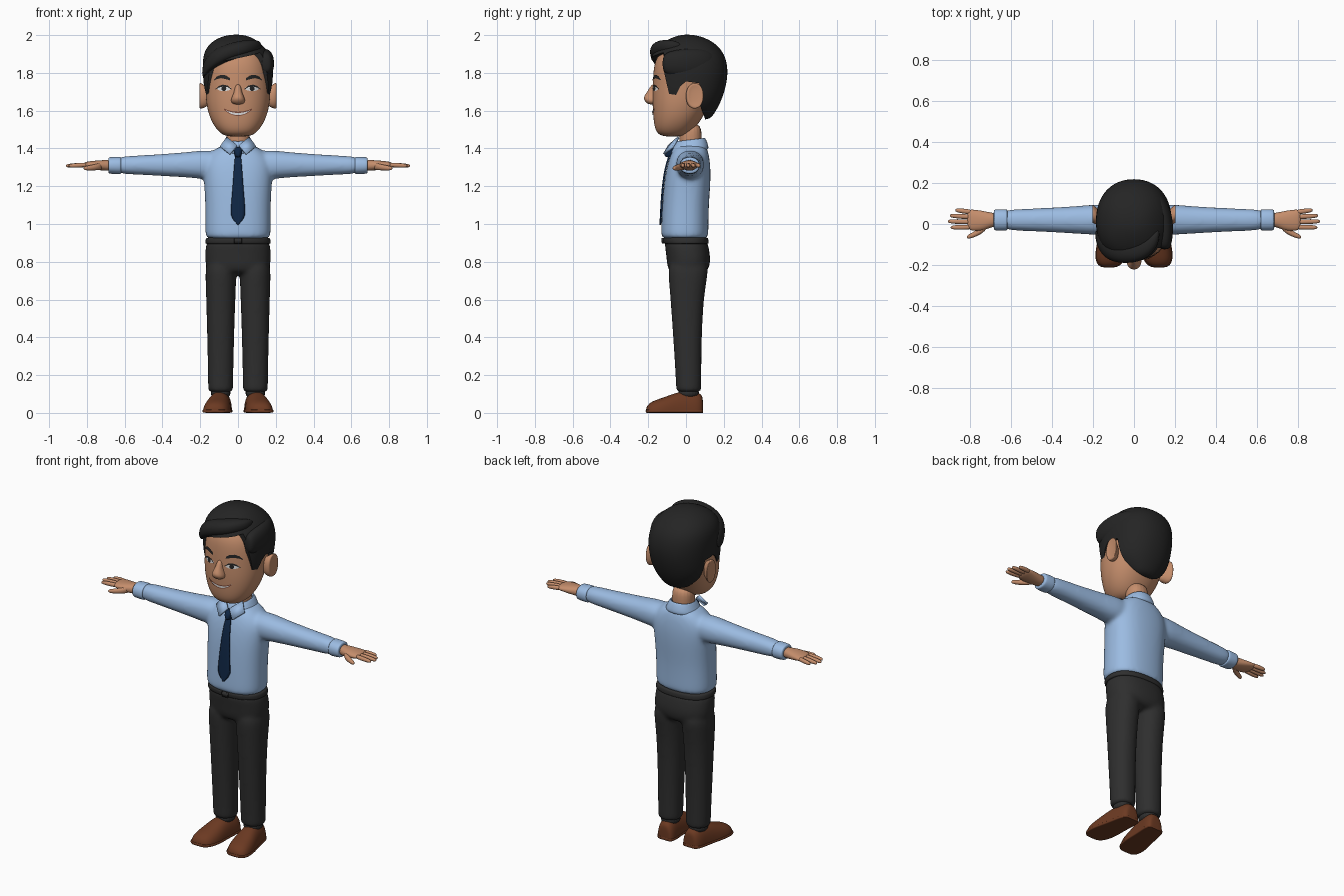
import bpy, bmesh, math
from mathutils import Vector
from mathutils.bvhtree import BVHTree

if "Cube" in bpy.data.objects:
    bpy.data.objects.remove(bpy.data.objects["Cube"])


def material(name, *rgb):
    m = bpy.data.materials.new(name)
    m.use_nodes = True
    m.diffuse_color = (*rgb, 1)
    m.node_tree.nodes["Principled BSDF"].inputs["Base Color"].default_value = (*rgb, 1)
    return m


SKIN = material("skin", .56, .27, .15)
HAIR = material("black hair", .018, .018, .018)
SHIRT = material("light blue cloth", .33, .5, .76)
TIE = material("navy silk", .005, .02, .06)
CLOTH = material("charcoal cloth", .028, .028, .028)
LEATHER = material("brown leather", .15, .042, .016)
WHITE = material("white", .75, .75, .75)
LIP = material("lip", .22, .075, .045)


def make(name, bm, mat, mirror=False):
    bmesh.ops.recalc_face_normals(bm, faces=bm.faces)
    for f in bm.faces:
        f.smooth = True
    me = bpy.data.meshes.new(name)
    bm.to_mesh(me)
    bm.free()
    me.materials.append(mat)
    ob = bpy.data.objects.new(name, me)
    bpy.context.collection.objects.link(ob)
    if mirror:
        ob.modifiers.new("Mirror", "MIRROR").use_mirror_merge = False
    return ob


def loft(name, axis, sections, mat, mirror=False, power=2.2, floor=None, sub=2, n=20):
    """Skin superellipse rings (t, centre u, centre v, radius u, radius v) along an axis."""
    bm, rings = bmesh.new(), []
    for t, cu, cv, ru, rv in sections:
        ring = []
        for i in range(n):
            a = math.tau * i / n
            c, s = math.cos(a), math.sin(a)
            u = cu + ru * math.copysign(abs(c) ** (2 / power), c)
            v = cv + rv * math.copysign(abs(s) ** (2 / power), s)
            if floor is not None:
                v = max(v, floor)
            ring.append(bm.verts.new({"x": (t, u, v), "y": (u, t, v), "z": (u, v, t)}[axis]))
        rings.append(ring)
    for a, b in zip(rings, rings[1:]):
        for i in range(n):
            j = (i + 1) % n
            bm.faces.new((a[i], a[j], b[j], b[i]))
    bm.faces.new(rings[0])
    bm.faces.new(rings[-1])
    ob = make(name, bm, mat, mirror)
    if sub:
        ob.modifiers.new("Subdivision", "SUBSURF").levels = sub
        ob.modifiers["Subdivision"].render_levels = sub
    return ob


def column(name, rows, mat, **kw):
    """Upright loft from rows of (z, centre x, half width, front y, back y)."""
    return loft(name, "z", [(z, cx, (f + b) / 2, rx, (b - f) / 2) for z, cx, rx, f, b in rows], mat, **kw)


def select(obs):
    bpy.ops.object.select_all(action="DESELECT")
    for o in obs:
        o.select_set(True)
    bpy.context.view_layer.objects.active = obs[0]


def fuse(obs):
    """Join parts and blend their seams into one skin."""
    select(obs)
    bpy.ops.object.convert(target="MESH")
    bpy.ops.object.join()
    r = obs[0].modifiers.new("Blend", "REMESH")
    r.mode, r.voxel_size, r.use_smooth_shade = "VOXEL", .011, True
    s = obs[0].modifiers.new("Relax", "SMOOTH")
    s.factor, s.iterations = .5, 8
    return obs[0]


def decal(name, points, target, mat, lift=.003, upright=False, mirror=False, thick=0):
    """Strip of (t, centre, half height) laid on the front of a target."""
    bpy.context.view_layer.update()
    tree = BVHTree.FromObject(target, bpy.context.evaluated_depsgraph_get())
    cols = []
    for p, q in zip(points, points[1:]):
        cols += [[a + (b - a) * k / 3 for a, b in zip(p, q)] for k in range(3)]
    cols.append(points[-1])
    bm, grid = bmesh.new(), []
    for t, c, h in cols:
        line = []
        for k in range(-2, 3):
            w = c + h * k / 2
            x, z = (w, t) if upright else (t, w)
            hit = tree.ray_cast(Vector((x, -1, z)), Vector((0, 1, 0)))[0]
            line.append(bm.verts.new((x, (hit.y if hit else 0) - lift, z)))
        grid.append(line)
    for a, b in zip(grid, grid[1:]):
        for k in range(4):
            bm.faces.new((a[k], a[k + 1], b[k + 1], b[k]))
    ob = make(name, bm, mat, mirror)
    if ob.data.polygons[0].normal.y > 0:
        ob.data.flip_normals()
    if thick:
        s = ob.modifiers.new("Thickness", "SOLIDIFY")
        s.thickness, s.offset = thick, 0
    return ob


def oval(cx, cz, a, b):
    return [(cx - a * math.cos(math.pi * i / 10), cz, b * math.sin(math.pi * i / 10) + .0002) for i in range(11)]


# Head, nose, ears and neck
head = column("head", [
    (1.462, 0, .06, -.12, -.02), (1.48, 0, .095, -.155, .02), (1.52, 0, .13, -.17, .06),
    (1.58, 0, .158, -.176, .1), (1.65, 0, .172, -.18, .13), (1.72, 0, .174, -.178, .15),
    (1.8, 0, .174, -.176, .17), (1.88, 0, .162, -.165, .17), (1.95, 0, .105, -.1, .12)], SKIN)
column("nose", [
    (1.632, 0, .022, -.2, -.15), (1.648, 0, .04, -.217, -.14), (1.67, 0, .034, -.228, -.14),
    (1.7, 0, .02, -.205, -.14), (1.745, 0, .014, -.18, -.14)], SKIN)
loft("ears", "x", [
    (.15, .03, 1.675, .025, .045), (.175, .035, 1.675, .036, .058), (.195, .045, 1.678, .046, .07),
    (.207, .052, 1.68, .044, .066), (.2, .045, 1.68, .024, .042)], SKIN, mirror=True)
column("neck", [(1.36, 0, .062, -.035, .085), (1.44, 0, .06, -.035, .082), (1.54, 0, .066, -.04, .085)], SKIN)

# Face details
decal("eye_whites", oval(.075, 1.717, .036, .013), head, WHITE, mirror=True)
decal("irises", oval(.075, 1.717, .013, .0125), head, HAIR, .005, mirror=True)
decal("eyelids", [(.035, 1.714, .002), (.055, 1.729, .004), (.08, 1.733, .005), (.1, 1.727, .004),
                  (.118, 1.714, .002)], head, HAIR, .006, mirror=True)
decal("eyebrows", [(.042, 1.766, .006), (.065, 1.777, .01), (.09, 1.781, .009), (.112, 1.774, .007),
                   (.126, 1.762, .002)], head, HAIR, .006, mirror=True)
smile = [(i * .0125, 1.583 + 4.5 * (i * .0125) ** 2) for i in range(-6, 7)]
decal("teeth", [(x, z, .007 * (1 - (x / .08) ** 2)) for x, z in smile], head, WHITE)
decal("upper_lip", [(x, z + .008 * (1 - (x / .08) ** 2), .003) for x, z in smile], head, LIP, .005)
decal("lower_lip", [(x, z - .009 * (1 - (x / .08) ** 2), .002) for x, z in smile], head, LIP, .005)

# Hair cap trimmed along the hairline
hair = column("hair", [
    (1.55, 0, .06, .03, .125), (1.59, 0, .11, -.05, .155), (1.65, 0, .176, -.19, .19),
    (1.74, 0, .185, -.2, .218), (1.82, 0, .19, -.2, .226), (1.9, -.008, .18, -.185, .208),
    (1.955, -.015, .14, -.14, .16), (1.99, -.012, .085, -.07, .095), (2.003, -.01, .03, -.02, .03)], HAIR)
line = [(-.4, 1.865), (-.15, 1.88), (-.118, 1.885), (-.115, 1.8), (-.09, 1.69), (-.055, 1.678),
        (-.03, 1.73), (0, 1.755), (.07, 1.745), (.078, 1.62), (.1, 1.56), (.1, 1.4), (-.4, 1.4)]
bm = bmesh.new()
ends = [[bm.verts.new((x, y, z + (.2 * x if i < 3 else 0))) for i, (y, z) in enumerate(line)] for x in (-.3, .3)]
for i in range(len(line)):
    bm.faces.new((ends[0][i], ends[0][i - 1], ends[1][i - 1], ends[1][i]))
for e in ends:
    bm.faces.new(e)
bmesh.ops.triangulate(bm, faces=bm.faces)
cutter = make("hairline_cutter", bm, HAIR)
cutter.hide_render = True
cut = hair.modifiers.new("Hairline", "BOOLEAN")
cut.operation, cut.solver, cut.object = "DIFFERENCE", "EXACT", cutter
select([hair])
bpy.ops.object.convert(target="MESH")
bpy.data.objects.remove(cutter)
bpy.ops.object.shade_smooth_by_angle(angle=math.radians(40))
loft("hair_sweep", "x", [
    (-.19, -.05, 1.8, .025, .035), (-.168, -.09, 1.84, .05, .045), (-.12, -.125, 1.88, .058, .05),
    (-.04, -.135, 1.913, .06, .048), (.04, -.125, 1.93, .058, .045), (.1, -.085, 1.942, .05, .034),
    (.125, -.05, 1.94, .03, .02)], HAIR)
loft("side_hair", "y", [
    (-.125, .15, 1.85, .02, .035), (-.1, .148, 1.85, .038, .065), (0, .146, 1.85, .05, .08),
    (.1, .12, 1.85, .052, .08), (.17, .08, 1.84, .04, .06)], HAIR)

# Shirt
torso = column("shirt", [
    (.918, 0, .165, -.125, .112), (.935, 0, .175, -.134, .12), (1, 0, .175, -.132, .12),
    (1.1, 0, .175, -.127, .122), (1.2, 0, .18, -.12, .13), (1.28, 0, .187, -.108, .132),
    (1.34, 0, .18, -.093, .127), (1.39, 0, .135, -.072, .117), (1.425, 0, .075, -.045, .1)], SHIRT, power=2.4)
sleeves = loft("sleeves", "x", [
    (.06, .02, 1.315, .065, .065), (.17, .022, 1.314, .078, .08), (.25, .02, 1.314, .07, .069),
    (.4, .02, 1.312, .061, .059), (.55, .02, 1.312, .054, .05), (.66, .02, 1.311, .05, .046)], SHIRT, mirror=True)
shirt = fuse([torso, sleeves])
loft("cuffs", "x", [
    (.618, .02, 1.31, .048, .043), (.622, .02, 1.31, .053, .047), (.65, .02, 1.31, .053, .046),
    (.683, .02, 1.31, .052, .044), (.687, .02, 1.31, .046, .038)], SHIRT, mirror=True)
collar = column("collar", [
    (1.375, 0, .085, -.075, .11), (1.385, 0, .1, -.085, .122), (1.41, 0, .088, -.07, .117),
    (1.443, 0, .07, -.05, .104), (1.447, 0, .062, -.04, .095), (1.4, 0, .058, -.03, .085)], SHIRT)
for v in collar.data.vertices:
    v.co.z += .12 * v.co.y
bm = bmesh.new()
bm.faces.new([bm.verts.new(p) for p in (
    (.058, -.035, 1.455), (.092, -.065, 1.405), (.042, -.112, 1.365), (.004, -.085, 1.412))])
wing = make("collar_points", bm, SHIRT, mirror=True)
wing.modifiers.new("Thickness", "SOLIDIFY").thickness = .012

# Tie
decal("tie_blade", [(1.375, 0, .014), (1.3, 0, .021), (1.2, 0, .028), (1.1, 0, .036), (1.05, 0, .038),
                    (1.025, 0, .027), (.995, 0, .002)], shirt, TIE, .006, upright=True, thick=.009)
column("tie_knot", [(1.352, 0, .013, -.108, -.06), (1.365, 0, .019, -.116, -.06), (1.395, 0, .026, -.108, -.05),
                    (1.408, 0, .02, -.092, -.05)], TIE)

# Hands
loft("palms", "x", [
    (.67, .02, 1.31, .032, .028), (.7, .02, 1.31, .036, .029), (.74, .015, 1.311, .05, .026),
    (.79, .019, 1.313, .053, .019), (.818, .022, 1.314, .048, .012)], SKIN, mirror=True)
for name, y0, y1, tip in (("little", .058, .068, .875), ("ring", .034, .041, .902),
                          ("middle", .01, .013, .912), ("index", -.015, -.017, .898)):
    loft(name + "_fingers", "x", [
        (x, y0 + (y1 - y0) * k, 1.314 - .006 * k, r, r)
        for k, r in ((0, .012), (.4, .013), (.85, .0115), (1, .006)) for x in [.79 + (tip - .79) * k]],
        SKIN, mirror=True, n=10, sub=1)
loft("thumbs", "x", [
    (.715, .0, 1.306, .02, .02), (.745, -.03, 1.302, .02, .018), (.785, -.053, 1.297, .014, .014),
    (.81, -.062, 1.295, .011, .011), (.818, -.064, 1.295, .005, .005)], SKIN, mirror=True, n=12)

# Trousers and waistband
hips = column("trousers", [
    (.93, 0, .163, -.118, .112), (.88, 0, .174, -.112, .12), (.82, 0, .177, -.104, .132),
    (.77, 0, .172, -.1, .126), (.73, 0, .145, -.08, .1)], CLOTH, power=2.4)
legs = column("legs", [
    (.82, .09, .082, -.098, .126), (.72, .091, .083, -.094, .114), (.6, .091, .078, -.083, .094),
    (.4, .092, .072, -.069, .084), (.2, .092, .068, -.056, .082), (.12, .092, .067, -.053, .082),
    (.108, .092, .066, -.052, .081)], CLOTH, mirror=True)
fuse([hips, legs])
column("waistband", [(.893, 0, .168, -.112, .115), (.896, 0, .177, -.12, .122), (.925, 0, .173, -.124, .12),
                     (.93, 0, .165, -.115, .112)], CLOTH, power=2.4)
column("buckle", [(.898, 0, .02, -.128, -.11), (.926, 0, .02, -.131, -.11)], CLOTH, power=6, sub=0)

# Shoes, soles and socks
shoe = [(-.212, .03, .025), (-.198, .056, .05), (-.165, .072, .068), (-.11, .074, .085), (-.05, .066, .11),
        (.01, .06, .118), (.06, .058, .112), (.085, .046, .095), (.09, .03, .07)]
loft("shoes", "y", [(y, .095 - .13 * y, 0, r, h) for y, r, h in shoe], LEATHER, mirror=True, power=2.4, floor=.004)
loft("soles", "y", [(y * 1.01, .095 - .13 * y, .009, r + .003, .009) for y, r, h in shoe], LEATHER,
     mirror=True, power=5)
column("socks", [(.07, .092, .055, -.045, .072), (.14, .092, .056, -.045, .073)], CLOTH, mirror=True)
